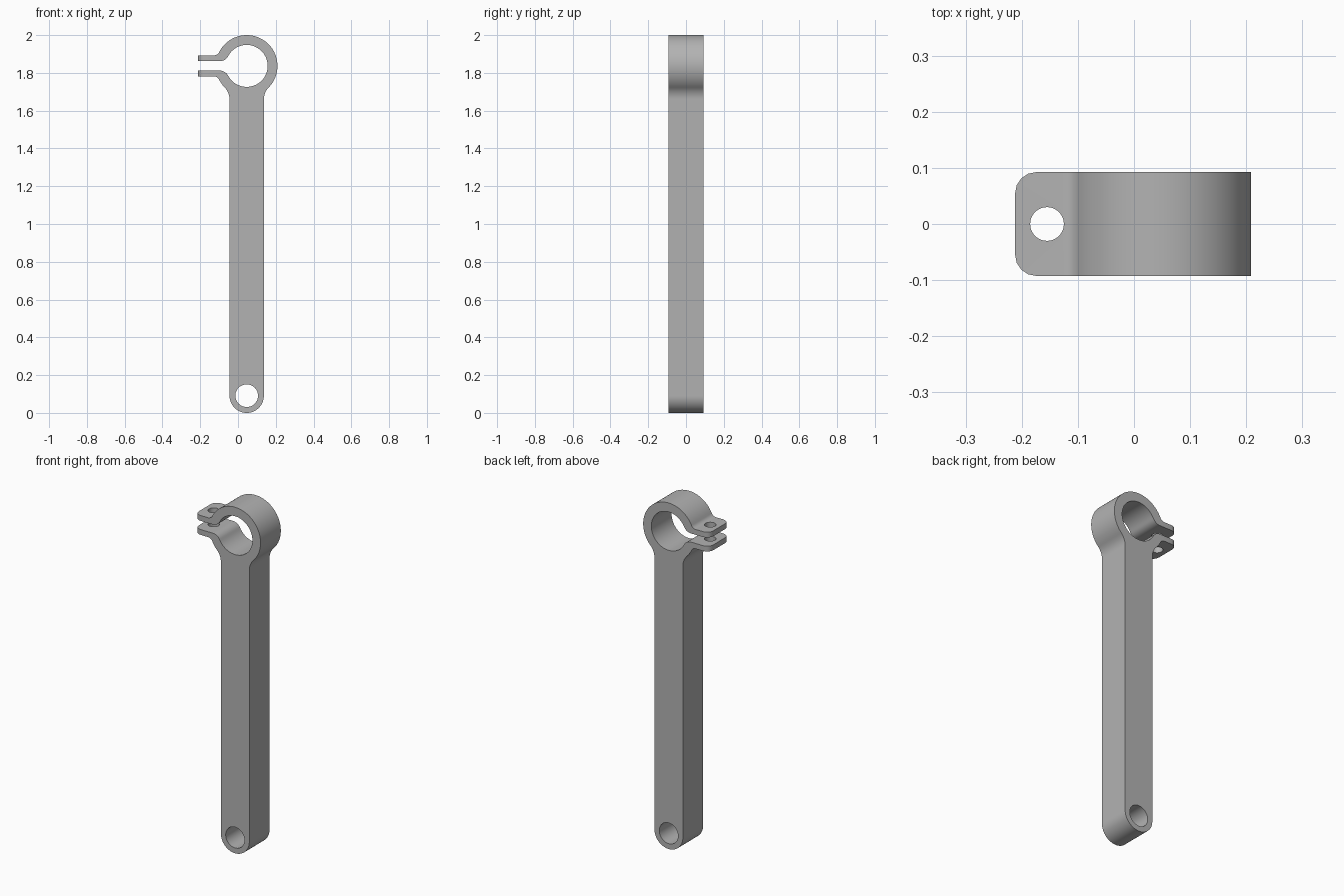
import bpy, bmesh
from math import sin, cos, pi, sqrt, atan2

if "Cube" in bpy.data.objects:
    bpy.data.objects.remove(bpy.data.objects["Cube"])

CX, CZ = 0.046, 1.837        # clamp ring centre
HALF_Y = 0.0925              # half depth
RING, BORE = 0.163, 0.111    # clamp ring radii
BAR = 0.091                  # half width of the bar
SLOT, LUG = 0.025, 0.056     # half heights of the slot and of the lug pair
TIP = -0.258                 # lug tip, from the ring centre
PIVOT = (CX, BAR)            # lower pivot hole
NECK_R, LUG_R, LIP_R = 0.09, 0.03, 0.05


def arc(cx, cz, r, a0, a1, n):
    return [(cx + r * cos(a0 + (a1 - a0) * i / n),
             cz + r * sin(a0 + (a1 - a0) * i / n)) for i in range(n + 1)]


def reach(radius, offset, fillet):
    """Distance along a straight edge to the centre of its fillet with a circle."""
    return sqrt((radius + fillet) ** 2 - (offset + fillet) ** 2)


def flip_x(points):
    return [(-x, z) for x, z in reversed(points)]


def flip_z(points):
    return [(x, -z) for x, z in reversed(points)]


# Neck fillet between bar and ring
drop = reach(RING, BAR, NECK_R)
neck_angle = atan2(drop, BAR + NECK_R)
neck = arc(BAR + NECK_R, -drop, NECK_R, pi, pi - neck_angle, 10)

# Upper lug, from the ring's outside round to the bore
out = reach(RING, LUG, LUG_R)
lug_angle = atan2(LUG + LUG_R, out)
lip = reach(BORE, SLOT, LIP_R)
lip_angle = atan2(SLOT + LIP_R, lip)
lug = (arc(-out, LUG + LUG_R, LUG_R, -lug_angle, -pi / 2, 8)
       + [(TIP, LUG), (TIP, SLOT)]
       + arc(-lip, SLOT + LIP_R, LIP_R, -pi / 2, -lip_angle, 8))

# Whole outline, counterclockwise from the rounded foot
outline = (arc(0, BAR - CZ, BAR, pi, 2 * pi, 32)
           + neck
           + arc(0, 0, RING, -neck_angle, pi - lug_angle, 56)[1:-1]
           + lug
           + arc(0, 0, BORE, pi - lip_angle, lip_angle - pi, 64)[1:-1]
           + flip_z(lug)
           + arc(0, 0, RING, pi + lug_angle, pi + neck_angle, 8)[1:-1]
           + flip_x(neck))

# Extrude the outline and round the lug corners
bm = bmesh.new()
face = bm.faces.new([bm.verts.new((CX + x, -HALF_Y, CZ + z)) for x, z in outline])
extruded = bmesh.ops.extrude_face_region(bm, geom=[face])["geom"]
bmesh.ops.translate(bm, vec=(0, 2 * HALF_Y, 0),
                    verts=[v for v in extruded if isinstance(v, bmesh.types.BMVert)])
bmesh.ops.recalc_face_normals(bm, faces=bm.faces)
corners = [e for e in bm.edges
           if all(v.co.x < CX + TIP + 0.001 for v in e.verts)
           and abs(e.verts[0].co.z - e.verts[1].co.z) > 0.01
           and abs(e.verts[0].co.y - e.verts[1].co.y) < 0.001]
bmesh.ops.bevel(bm, geom=corners, offset=0.038, segments=4, profile=0.5,
                affect='EDGES', clamp_overlap=False)
mesh = bpy.data.meshes.new("clamp_arm")
bm.to_mesh(mesh)
bm.free()
arm = bpy.data.objects.new("clamp_arm", mesh)
bpy.context.collection.objects.link(arm)

grey = bpy.data.materials.new("light_grey")
grey.use_nodes = True
colour = (0.45, 0.45, 0.45, 1)
grey.diffuse_color = colour
grey.node_tree.nodes["Principled BSDF"].inputs["Base Color"].default_value = colour
mesh.materials.append(grey)


# Pivot hole through the foot and bolt hole through both lugs
def drill(name, radius, depth, location, rotation):
    bpy.ops.mesh.primitive_cylinder_add(vertices=48, radius=radius, depth=depth,
                                        location=location, rotation=rotation)
    cutter = bpy.context.object
    cutter.name = name
    cutter.data.materials.append(grey)
    bpy.context.view_layer.objects.active = arm
    mod = arm.modifiers.new(name, 'BOOLEAN')
    mod.operation, mod.solver, mod.object = 'DIFFERENCE', 'EXACT', cutter
    bpy.ops.object.modifier_apply(modifier=name)
    bpy.data.objects.remove(cutter)


drill("pivot_hole", 0.06, 0.5, (PIVOT[0], 0, PIVOT[1]), (pi / 2, 0, 0))
drill("bolt_hole", 0.03, 0.3, (-0.155, 0, CZ), (0, 0, 0))

bpy.ops.object.select_all(action='DESELECT')
arm.select_set(True)
bpy.context.view_layer.objects.active = arm
bpy.ops.object.shade_smooth_by_angle(angle=pi / 6)
